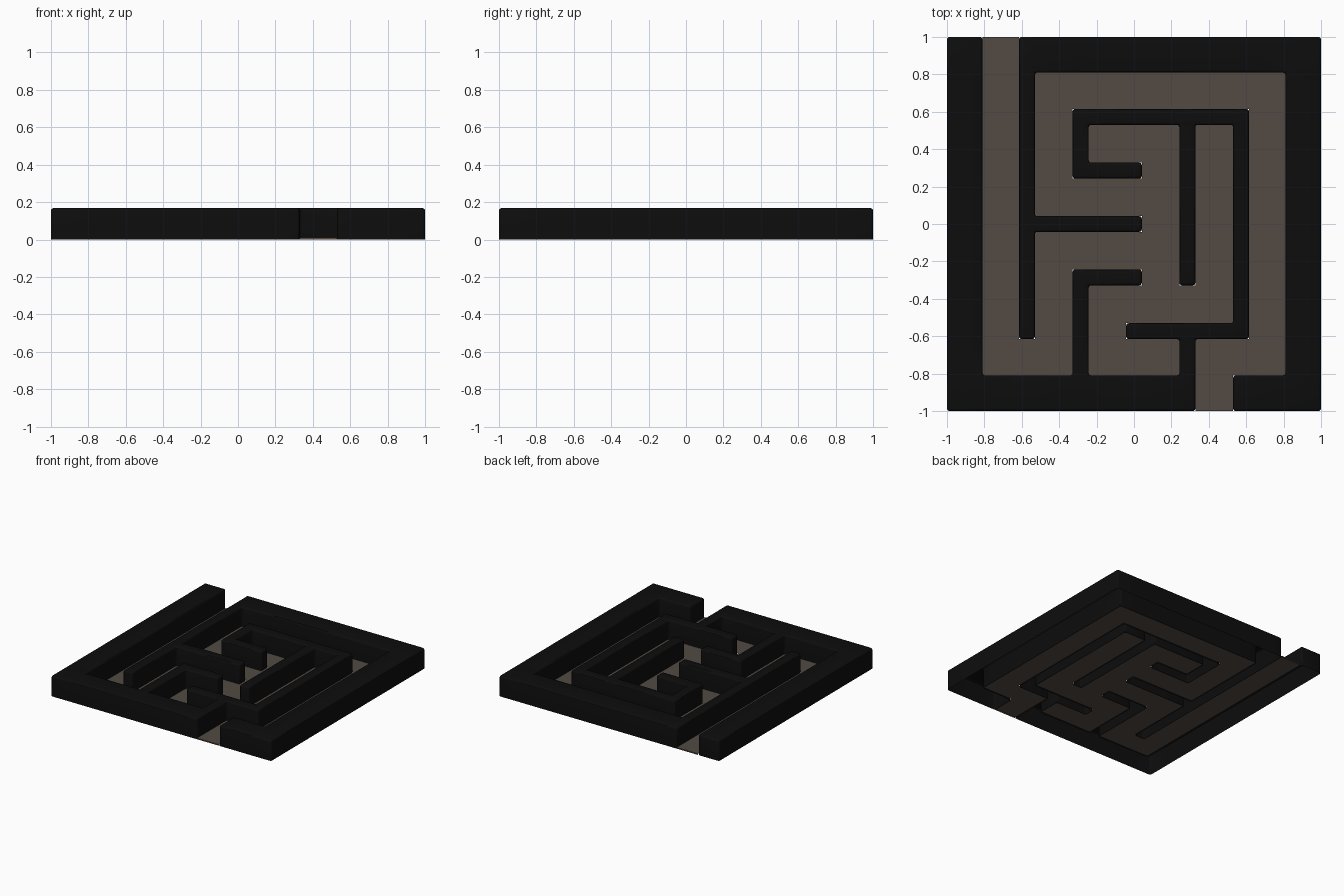
import bpy, bmesh

if "Cube" in bpy.data.objects:
    bpy.data.objects.remove(bpy.data.objects["Cube"])

# Maze plan, back row first; odd cells are corridors, even cells are walls
PLAN = [
    "#.###########",
    "#.#.........#",
    "#.#.#######.#",
    "#.#.#...#.#.#",
    "#.#.###.#.#.#",
    "#.#.....#.#.#",
    "#.#####.#.#.#",
    "#.#.....#.#.#",
    "#.#.###.#.#.#",
    "#.#.#.....#.#",
    "#.#.#.#####.#",
    "#...#...#...#",
    "#########.###",
]
HALF = [0.042, 0.243, 0.328, 0.53, 0.615, 0.81, 1.0]
LINES = [-v for v in reversed(HALF)] + HALF
HEIGHT, FLOOR = 0.168, 0.01


def material(name, rgb):
    m = bpy.data.materials.new(name)
    m.diffuse_color = (*rgb, 1)
    m.use_nodes = True
    m.node_tree.nodes["Principled BSDF"].inputs["Base Color"].default_value = m.diffuse_color
    return m


def cells(name, mark, z, mat, skirt):
    """Flat cells at height z, with skirt edges (chosen by a rule) dropped to the ground."""
    bm = bmesh.new()
    verts = {}

    def vert(i, j):
        if (i, j) not in verts:
            verts[i, j] = bm.verts.new((LINES[i], LINES[j], z))
        return verts[i, j]

    for r, row in enumerate(PLAN):
        j = len(PLAN) - 1 - r
        for i, c in enumerate(row):
            if c == mark:
                bm.faces.new([vert(i, j), vert(i + 1, j), vert(i + 1, j + 1), vert(i, j + 1)])
    edges = [e for e in bm.edges if e.is_boundary and skirt(e)]
    new = bmesh.ops.extrude_edge_only(bm, edges=edges)["geom"]
    for g in new:
        if isinstance(g, bmesh.types.BMVert):
            g.co.z = 0
    bmesh.ops.recalc_face_normals(bm, faces=bm.faces[:])
    # keep the upper faces pointing up
    tops = [f for f in bm.faces if abs(f.normal.z) > 0.5]
    if sum(f.normal.z for f in tops) < 0:
        bmesh.ops.reverse_faces(bm, faces=bm.faces[:])
    me = bpy.data.meshes.new(name)
    bm.to_mesh(me)
    bm.free()
    me.materials.append(mat)
    ob = bpy.data.objects.new(name, me)
    bpy.context.collection.objects.link(ob)
    return ob


# Walls: hollow shell, open underneath, softly rounded edges
walls = cells("maze_walls", "#", HEIGHT, material("black", (0.004, 0.004, 0.004)), lambda e: True)
bev = walls.modifiers.new("rounded_edges", "BEVEL")
bev.width = 0.014
bev.segments = 3
bev.limit_method = 'ANGLE'
bpy.context.view_layer.objects.active = walls
walls.select_set(True)
bpy.ops.object.modifier_apply(modifier=bev.name)
bpy.ops.object.shade_smooth_by_angle()

# Floor: corridor surface with a thin lip at the two openings
cells("maze_floor", ".", FLOOR, material("warm_grey", (0.085, 0.068, 0.057)),
      lambda e: all(abs(v.co.y) > 0.99 for v in e.verts))
